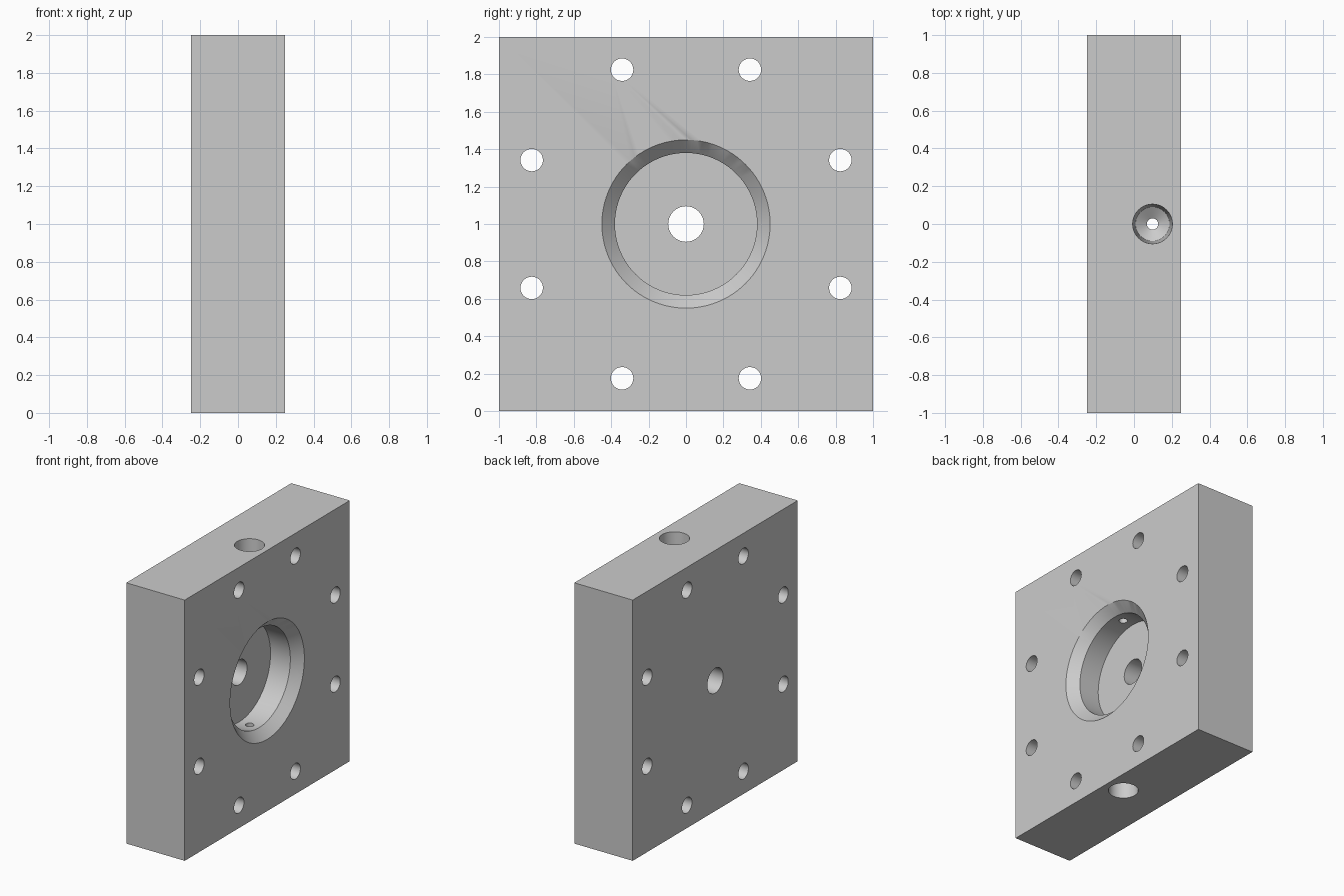
import bpy, bmesh, math
from mathutils import Matrix, Vector

cube = bpy.data.objects.get("Cube")
if cube:
    bpy.data.objects.remove(cube, do_unlink=True)

HALF_T = 0.248          # half the plate thickness
FLOOR = 0.01            # x of the pocket floor
PORT_X = 0.098          # x of the edge ports

grey = bpy.data.materials.new("plain grey")
grey.use_nodes = True
grey.diffuse_color = (0.6, 0.6, 0.6, 1)
grey.node_tree.nodes["Principled BSDF"].inputs["Base Color"].default_value = (0.6, 0.6, 0.6, 1)


def make_object(name, bm):
    bmesh.ops.recalc_face_normals(bm, faces=bm.faces)
    mesh = bpy.data.meshes.new(name)
    bm.to_mesh(mesh)
    bm.free()
    mesh.materials.append(grey)
    obj = bpy.data.objects.new(name, mesh)
    bpy.context.collection.objects.link(obj)
    return obj


def turned(name, profile, matrix, sides):
    """Closed solid turned about local z from (radius, height) pairs."""
    bm = bmesh.new()
    rings = []
    for r, h in profile:
        angles = [math.tau * i / sides for i in range(sides)]
        rings.append([bm.verts.new(matrix @ Vector((r * math.cos(a), r * math.sin(a), h)))
                      for a in angles])
    for low, high in zip(rings, rings[1:]):
        for i in range(sides):
            j = (i + 1) % sides
            bm.faces.new((low[i], low[j], high[j], high[i]))
    bm.faces.new(rings[0][::-1])
    bm.faces.new(rings[-1])
    return make_object(name, bm)


def cut(target, cutter):
    cutter.hide_render = True
    mod = target.modifiers.new("cut", 'BOOLEAN')
    mod.operation = 'DIFFERENCE'
    mod.solver = 'EXACT'
    mod.object = cutter
    bpy.context.view_layer.objects.active = target
    bpy.ops.object.modifier_apply(modifier=mod.name)
    bpy.data.objects.remove(cutter, do_unlink=True)


# Square plate
bm = bmesh.new()
bmesh.ops.create_cube(bm, size=2, matrix=Matrix.Translation((0, 0, 1))
                      @ Matrix.Diagonal((HALF_T, 1, 1, 1)))
plate = make_object("mounting_plate", bm)

# Chamfered round pocket with a central through bore
along_x = Matrix.Rotation(math.pi / 2, 4, 'Y')
centre = Matrix.Translation((0, 0, 1))
cut(plate, turned("pocket_cutter", [
    (0.095, -0.4), (0.095, FLOOR), (0.38, FLOOR),
    (0.38, HALF_T - 0.07), (0.45, HALF_T), (0.5, HALF_T + 0.05)],
    centre @ along_x, 96))

# Eight bolt holes on a circle
for i in range(8):
    a = math.tau * (i + 0.5) / 8
    spot = Matrix.Translation((0, 0.893 * math.cos(a), 1 + 0.893 * math.sin(a)))
    cut(plate, turned("bolt_hole_cutter", [(0.06, -0.4), (0.06, 0.4)],
                      spot @ along_x, 48))

# Tapered ports in the top and bottom edges, each drilled into the pocket
for flip in (0, math.pi):
    place = Matrix.Translation((PORT_X, 0, 1)) @ Matrix.Rotation(flip, 4, 'X')
    cut(plate, turned("port_cutter", [
        (0.03, 0.3), (0.03, 0.56), (0.09, 0.6), (0.105, 1), (0.107, 1.05)],
        place, 64))

# Smooth bores with crisp edges
bpy.ops.object.select_all(action='DESELECT')
plate.select_set(True)
bpy.context.view_layer.objects.active = plate
bpy.ops.object.shade_smooth_by_angle(angle=math.radians(25))
